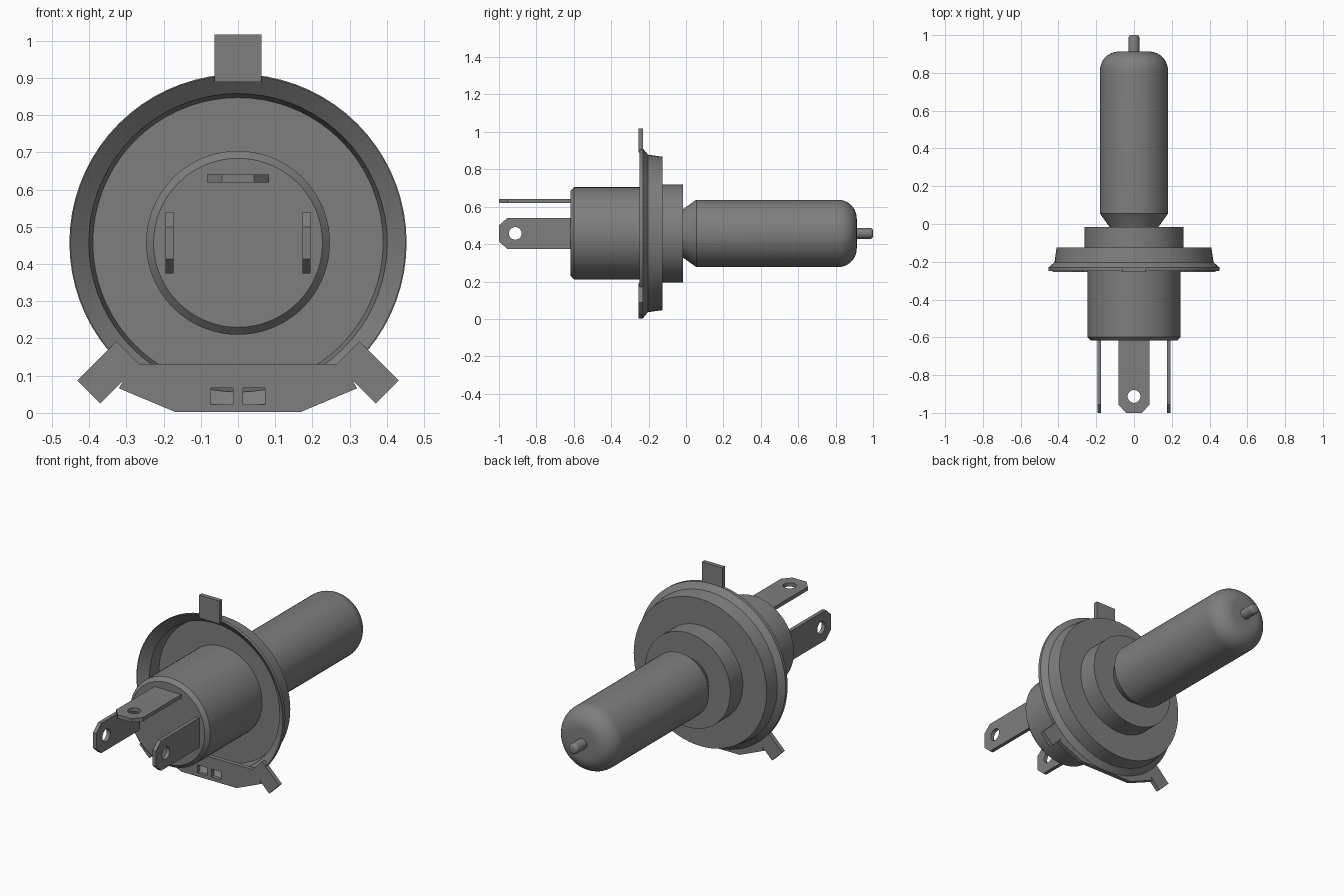
import bpy, bmesh, math
from mathutils import Matrix, Vector

if "Cube" in bpy.data.objects:
    bpy.data.objects.remove(bpy.data.objects["Cube"])

CZ = 0.457          # height of the lamp axis, which runs along y
SEG = 72

grey = bpy.data.materials.new("plain grey")
grey.diffuse_color = (0.21, 0.21, 0.21, 1)
grey.use_nodes = True
grey.node_tree.nodes["Principled BSDF"].inputs["Base Color"].default_value = grey.diffuse_color


def lathe(name, profile):
    """Spin (radius, y) points round the lamp axis."""
    bm = bmesh.new()
    vs = [bm.verts.new((r, y, CZ)) for r, y in profile]
    es = [bm.edges.new(p) for p in zip(vs, vs[1:])]
    bmesh.ops.spin(bm, geom=vs + es, cent=(0, 0, CZ), axis=(0, 1, 0),
                   angle=math.tau, steps=SEG, use_merge=True)
    bmesh.ops.remove_doubles(bm, verts=bm.verts[:], dist=1e-4)
    bmesh.ops.recalc_face_normals(bm, faces=bm.faces[:])
    me = bpy.data.meshes.new(name)
    bm.to_mesh(me)
    bm.free()
    me.materials.append(grey)
    ob = bpy.data.objects.new(name, me)
    bpy.context.collection.objects.link(ob)
    bpy.ops.object.select_all(action='DESELECT')
    bpy.context.view_layer.objects.active = ob
    ob.select_set(True)
    bpy.ops.object.shade_smooth_by_angle(angle=math.radians(25))
    return ob


def sheet(name, loops, thickness, matrix):
    """Flat plate cut from an outline; further loops are holes."""
    cu = bpy.data.curves.new(name, 'CURVE')
    cu.dimensions = '2D'
    cu.fill_mode = 'BOTH'
    cu.extrude = thickness / 2
    for pts in loops:
        sp = cu.splines.new('POLY')
        sp.points.add(len(pts) - 1)
        for p, (x, y) in zip(sp.points, pts):
            p.co = (x, y, 0, 1)
        sp.use_cyclic_u = True
    tmp = bpy.data.objects.new(name + "_outline", cu)
    bpy.context.collection.objects.link(tmp)
    dg = bpy.context.evaluated_depsgraph_get()
    me = bpy.data.meshes.new_from_object(tmp.evaluated_get(dg))
    bpy.data.objects.remove(tmp)
    bm = bmesh.new()
    bm.from_mesh(me)
    bmesh.ops.remove_doubles(bm, verts=bm.verts[:], dist=1e-5)
    bmesh.ops.recalc_face_normals(bm, faces=bm.faces[:])
    for f in bm.faces:
        f.smooth = False
    bm.to_mesh(me)
    bm.free()
    me.transform(matrix)
    me.materials.clear()
    me.materials.append(grey)
    ob = bpy.data.objects.new(name, me)
    bpy.context.collection.objects.link(ob)
    return ob


def rect(x0, x1, y0, y1):
    return [(x0, y0), (x1, y0), (x1, y1), (x0, y1)]


def arc(r, y, rad, n=8):
    """Quarter round from the side to the end of a lathe profile."""
    return [(r + rad * math.cos(i * math.pi / 2 / n),
             y + rad * math.sin(i * math.pi / 2 / n)) for i in range(n + 1)]


# glass bulb with rounded end, and its tip
lathe("glass_bulb", [(0, -0.03), (0.125, -0.03), (0.13, -0.015), (0.18, 0.055)]
      + arc(0.08, 0.813, 0.10, 10) + [(0, 0.913)])
lathe("bulb_tip", [(0, 0.90), (0.029, 0.90)] + arc(0.014, 0.985, 0.015, 4) + [(0, 1.0)])

# collar, hollow flange and socket barrel
lathe("collar", [(0, -0.13), (0.263, -0.13), (0.263, -0.015), (0, -0.015)])
lathe("flange", [(0, -0.125), (0.41, -0.125), (0.421, -0.203), (0.453, -0.23),
                 (0.453, -0.248), (0.45, -0.248), (0.401, -0.207), (0.39, -0.14), (0, -0.14)])
lathe("socket_barrel", [(0, -0.618), (0.227, -0.618), (0.247, -0.598),
                        (0.247, -0.13), (0, -0.13)])

# locating tabs and lower plate stand upright in the flange plane
upright = Matrix.Translation((0, -0.242, CZ)) @ Matrix.Rotation(math.pi / 2, 4, 'X')
sheet("top_tab", [rect(-0.063, 0.063, 0.432, 1.017 - CZ)], 0.024, upright)
for side, ang in (("right", -135), ("left", 135)):
    sheet(side + "_tab", [rect(-0.044, 0.044, 0.418, 0.567)], 0.024,
          upright @ Matrix.Rotation(math.radians(ang), 4, 'Z'))

half = [(0.17, 0.003), (0.32, 0.066), (0.282, 0.132)]
outline = half + [(-x, z) for x, z in reversed(half)]
windows = [rect(0.014, 0.072, 0.023, 0.067), rect(-0.072, -0.014, 0.023, 0.067)]
sheet("lower_plate", [[(x, z - CZ) for x, z in lp] for lp in [outline] + windows],
      0.024, upright)

# three blade terminals with chamfered ends and round holes
blade = [(-0.083, -0.61), (-0.083, -0.955), (-0.043, -1.0),
         (0.043, -1.0), (0.083, -0.955), (0.083, -0.61)]
hole = [(0.034 * math.cos(i * math.tau / 24), -0.913 + 0.034 * math.sin(i * math.tau / 24))
        for i in range(24)]
turn = Matrix.Rotation(math.pi / 2, 4, 'Y')
sheet("top_terminal", [blade, hole], 0.021, Matrix.Translation((0, 0, 0.63)))
for side, x in (("right", 0.184), ("left", -0.184)):
    sheet(side + "_terminal", [blade, hole], 0.021, Matrix.Translation((x, 0, CZ)) @ turn)
